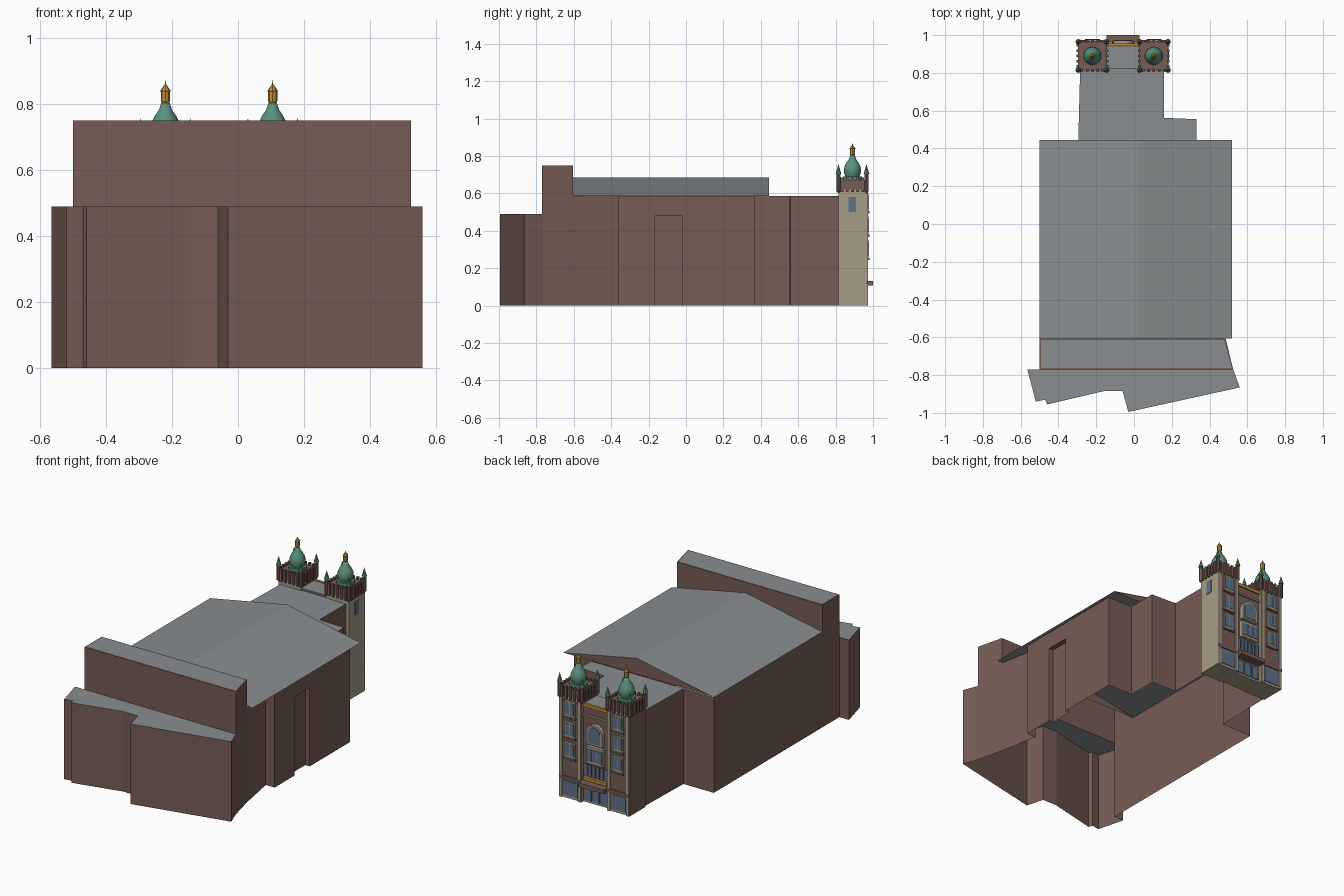
import bpy, bmesh, math

cube = bpy.data.objects.get("Cube")
if cube:
    bpy.data.objects.remove(cube)


def material(name, r, g, b):
    m = bpy.data.materials.new(name)
    m.use_nodes = True
    m.diffuse_color = (r, g, b, 1)
    m.node_tree.nodes["Principled BSDF"].inputs["Base Color"].default_value = (r, g, b, 1)
    return m


BROWN = material("brown brick", 0.18, 0.11, 0.09)
GREY = material("grey roofing", 0.25, 0.27, 0.28)
STONE = material("beige stone", 0.39, 0.34, 0.25)
GREEN = material("copper green", 0.10, 0.28, 0.20)
GOLD = material("gold", 0.50, 0.28, 0.04)
GLASS = material("blue glass", 0.115, 0.17, 0.26)


def mesh(name, verts, faces, *mats):
    me = bpy.data.meshes.new(name)
    me.from_pydata(verts, [], faces)
    for m in mats:
        me.materials.append(m)
    ob = bpy.data.objects.new(name, me)
    bpy.context.collection.objects.link(ob)
    return ob


def walls(name, path, z0, z1, mat=BROWN):
    """Open strip of upright walls along a plan path."""
    n = len(path)
    verts = [(x, y, z) for z in (z0, z1) for x, y in path]
    return mesh(name, verts, [(i, i + 1, n + i + 1, n + i) for i in range(n - 1)], mat)


def flat(name, path, z, mat=GREY):
    return mesh(name, [(x, y, z) for x, y in path], [tuple(range(len(path)))], mat)


def prism(name, outline, y0, y1, mat):
    """Upright outline (x, z) given depth along y."""
    n = len(outline)
    verts = [(x, y, z) for y in (y0, y1) for x, z in outline]
    faces = [tuple(range(n)), tuple(range(2 * n - 1, n - 1, -1))]
    faces += [(i, n + i, n + (i + 1) % n, (i + 1) % n) for i in range(n)]
    return mesh(name, verts, faces, mat)


def box(name, x0, x1, y0, y1, z0, z1, mat):
    return prism(name, [(x0, z0), (x1, z0), (x1, z1), (x0, z1)], y0, y1, mat)


def lathe(name, cx, cy, profile, sides, mat, smooth=False):
    verts = [(cx + r * math.cos(2 * math.pi * k / sides),
              cy + r * math.sin(2 * math.pi * k / sides), z)
             for r, z in profile for k in range(sides)]
    faces = [(j * sides + k, j * sides + (k + 1) % sides,
              (j + 1) * sides + (k + 1) % sides, (j + 1) * sides + k)
             for j in range(len(profile) - 1) for k in range(sides)]
    ob = mesh(name, verts, faces, mat)
    if smooth:
        for p in ob.data.polygons:
            p.use_smooth = True
    return ob


def arch(cx, half, z0, spring):
    curve = [(cx + half * math.cos(math.pi * k / 12), spring + half * math.sin(math.pi * k / 12))
             for k in range(13)]
    return [(cx - half, z0), (cx + half, z0)] + curve


LOW, EAVE, RIDGE, TOP = 0.49, 0.585, 0.685, 0.75

# Low block with the stepped, slanted street wall
street = [(-0.5, -0.77), (-0.565, -0.77), (-0.52, -0.94), (-0.47, -0.93), (-0.46, -0.955),
          (-0.16, -0.885), (-0.06, -0.885), (-0.03, -0.995), (0.56, -0.865), (0.525, -0.77)]
walls("street_walls", street, 0, LOW)
flat("street_block_roof", street, LOW)

# Tall stage tower
stage = [(-0.5, -0.77), (0.525, -0.77), (0.485, -0.605), (-0.5, -0.605)]
walls("stage_front_wall", stage[:2], LOW, TOP)
walls("stage_right_wall", stage[1:3], 0, TOP)
walls("stage_back_wall", stage[2:], EAVE, TOP)
walls("stage_left_wall", [stage[3], stage[0]], 0, TOP)
flat("stage_parapet", stage, TOP, BROWN)
flat("stage_roof", [(x * 0.985, -0.6875 + (y + 0.6875) * 0.9) for x, y in stage], TOP + 0.002)

# Hall and foyer outer walls
walls("hall_right_walls", [(0.485, -0.605), (0.44, -0.36), (0.5, -0.36), (0.5, -0.165),
                           (0.47, -0.165), (0.47, -0.02), (0.5, -0.02), (0.5, 0.37),
                           (0.33, 0.37), (0.33, 0.555), (0.16, 0.562), (0.16, 0.82)], 0, EAVE)
walls("hall_left_walls", [(-0.285, 0.82), (-0.295, 0.445), (-0.5, 0.445), (-0.5, -0.605)], 0, EAVE)
box("side_door_lintel", 0.465, 0.5, -0.165, -0.02, 0.48, EAVE, BROWN)

# Gabled hall roof with its end wall
x0, xm, x1, y0, y1 = -0.5, 0.02, 0.52, -0.605, 0.445
mesh("hall_roof", [(x, y, z) for y in (y0, y1) for x, z in ((x0, EAVE), (xm, RIDGE), (x1, EAVE))],
     [(0, 1, 4, 3), (1, 2, 5, 4)], GREY)
mesh("hall_gable", [(x0, y1 - 0.003, EAVE), (x1, y1 - 0.003, EAVE), (xm, y1 - 0.003, RIDGE)],
     [(0, 2, 1)], BROWN)
flat("foyer_roof", [(-0.295, 0.445), (0.33, 0.445), (0.33, 0.555), (0.16, 0.562),
                    (0.16, 0.82), (-0.285, 0.82)], EAVE)

# Centre of the decorated facade
CX, CY, FRONT, WALL = -0.0575, 0.89, 0.965, 0.948
box("facade_centre", -0.145, 0.03, 0.82, WALL, 0.012, 0.595, BROWN)
box("facade_plinth", -0.145, 0.03, 0.82, WALL, 0, 0.012, STONE)
box("facade_flat_roof", -0.145, 0.03, 0.82, 0.94, 0.595, 0.599, GREY)
box("facade_cornice", -0.145, 0.03, 0.942, 0.956, 0.585, 0.603, GOLD)
box("facade_band", -0.145, 0.03, WALL, 0.956, 0.53, 0.54, STONE)
prism("arch_surround", arch(CX, 0.055, 0.37, 0.44), WALL, 0.972, STONE)
prism("arch_window", arch(CX, 0.042, 0.38, 0.44), 0.972, 0.975, GLASS)
box("centre_window_frame", CX - 0.058, CX + 0.058, WALL, 0.968, 0.25, 0.355, STONE)
for k in (-1, 0, 1):
    x = CX + k * 0.036
    box("centre_window", x - 0.015, x + 0.015, 0.968, 0.971, 0.265, 0.34, GLASS)
for k in range(6):
    x = CX + (k - 2.5) * 0.027
    box("gallery_window", x - 0.009, x + 0.009, WALL, 0.954, 0.165, 0.235, GLASS)
box("gallery_sill", CX - 0.08, CX + 0.08, WALL, 0.966, 0.14, 0.158, GOLD)
box("canopy", -0.145, 0.03, WALL, 1.0, 0.108, 0.133, BROWN)
for k in (-1, 0, 1):
    x = CX + k * 0.054
    box("entrance_door", x - 0.022, x + 0.022, WALL, 0.954, 0.012, 0.095, GLASS)


def tower(cx):
    h = 0.075
    body = box("tower", cx - h, cx + h, 0.815, FRONT, 0, 0.62, STONE)
    if cx < CX:                                   # outer party wall is brick
        body.data.materials.append(BROWN)
        for p in body.data.polygons:
            if p.center.x < cx - 0.07:
                p.material_index = 1
    else:
        box("tower_side_window", cx + h, cx + h + 0.004, 0.87, 0.91, 0.50, 0.58, GLASS)

    # Facade panel, three window tiers and a ground floor window
    box("tower_panel", cx - 0.052, cx + 0.052, FRONT, 0.969, 0.13, 0.60, BROWN)
    for z in (0.255, 0.38, 0.505):
        box("tower_window_frame", cx - 0.036, cx + 0.036, FRONT, 0.977, z, z + 0.095, STONE)
        for s in (-1, 1):
            x = cx + s * 0.016
            box("tower_window", x - 0.013, x + 0.013, 0.977, 0.979, z + 0.012, z + 0.085, GLASS)
        box("tower_window_sill", cx - 0.04, cx + 0.04, FRONT, 0.98, z - 0.012, z, BROWN)
    box("tower_band", cx - h, cx + h, FRONT, 0.974, 0.115, 0.135, BROWN)
    box("ground_window", cx - 0.05, cx + 0.05, FRONT, 0.969, 0.015, 0.105, GLASS)
    for s in (-1, 1):
        x = cx + s * 0.064
        box("tower_pilaster", x - 0.009, x + 0.009, FRONT, 0.973, 0, 0.61, STONE)

    # Corbelled parapet
    box("tower_parapet", cx - 0.077, cx + 0.077, CY - 0.077, CY + 0.077, 0.62, 0.672, BROWN)
    for k in range(-2, 3):
        for s in (-1, 1):
            a, b = k * 0.028, s * 0.077
            for dx, dy in ((a, b), (b, a)):
                box("parapet_rib", cx + dx - 0.007, cx + dx + 0.007,
                    CY + dy - 0.007, CY + dy + 0.007, 0.608, 0.686, BROWN)

    # Corner pinnacles
    for sx in (-1, 1):
        for sy in (-1, 1):
            px, py = cx + sx * 0.075, CY + sy * 0.075
            lathe("pinnacle_shaft", px, py, [(0, 0.6), (0.011, 0.612), (0.011, 0.705), (0, 0.705)],
                  8, BROWN)
            lathe("pinnacle_cap", px, py, [(0, 0.70), (0.015, 0.705), (0.009, 0.725), (0, 0.757)],
                  8, GREEN)

    # Onion dome and gilded lantern
    lathe("dome_drum", cx, CY, [(0.05, 0.67), (0.05, 0.69), (0, 0.69)], 16, GREEN)
    lathe("dome", cx, CY, [(0.037, 0.69), (0.044, 0.708), (0.046, 0.726), (0.042, 0.745),
                           (0.032, 0.765), (0.02, 0.782), (0.013, 0.803), (0, 0.805)],
          24, GREEN, True)
    lathe("lantern", cx, CY, [(0.009, 0.80), (0.014, 0.81), (0.014, 0.836), (0.016, 0.84),
                              (0.005, 0.856), (0.002, 0.86), (0, 0.875)], 8, GOLD)


for cx in (-0.22, 0.105):
    tower(cx)

# Face normals outward on closed parts
for ob in bpy.context.collection.objects:
    if ob.type == "MESH" and len(ob.data.polygons) > 5:
        bm = bmesh.new()
        bm.from_mesh(ob.data)
        if not ob.name.startswith(("hall", "street")):
            bmesh.ops.recalc_face_normals(bm, faces=bm.faces)
        bm.to_mesh(ob.data)
        bm.free()
